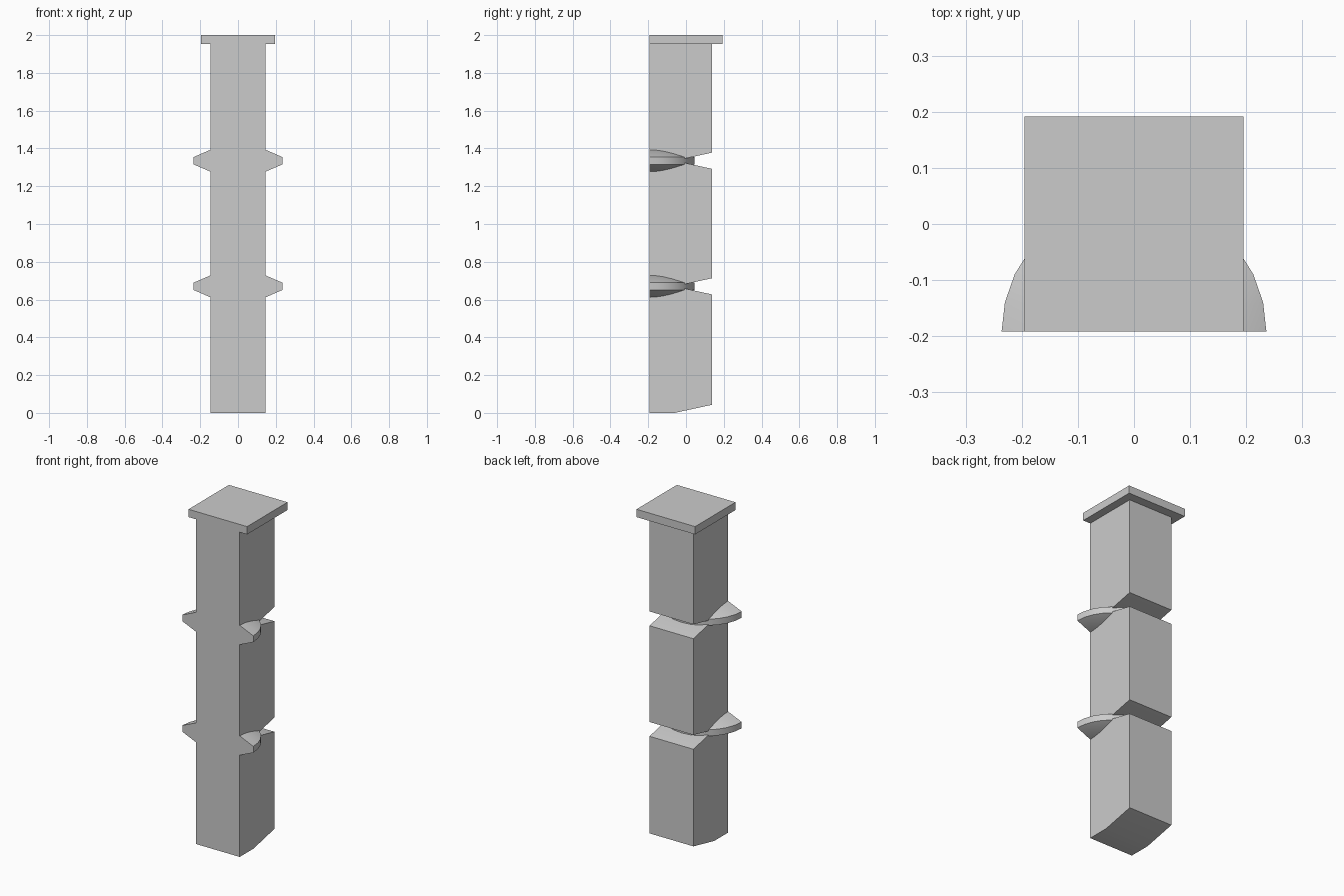
import bpy
import bmesh
from math import pi, radians
from mathutils import Vector

cube = bpy.data.objects.get("Cube")
if cube:
    bpy.data.objects.remove(cube, do_unlink=True)

grey = bpy.data.materials.new("plain_grey")
grey.use_nodes = True
grey.diffuse_color = (0.6, 0.6, 0.6, 1)
grey.node_tree.nodes["Principled BSDF"].inputs["Base Color"].default_value = (0.6, 0.6, 0.6, 1)

FRONT, BACK, HALF = -0.192, 0.138, 0.146
JOINTS = [0.67, 1.335]
CAP_BASE = 1.953


def finish(name, bm):
    bmesh.ops.remove_doubles(bm, verts=bm.verts, dist=0.0001)
    bmesh.ops.recalc_face_normals(bm, faces=bm.faces)
    mesh = bpy.data.meshes.new(name)
    bm.to_mesh(mesh)
    bm.free()
    mesh.materials.append(grey)
    obj = bpy.data.objects.new(name, mesh)
    bpy.context.collection.objects.link(obj)
    bpy.ops.object.select_all(action="DESELECT")
    obj.select_set(True)
    bpy.context.view_layer.objects.active = obj
    bpy.ops.object.shade_smooth_by_angle(angle=radians(30))
    return obj


def extrude_side_profile(name, points, half_width):
    """Side outline (y, z) extruded across the width."""
    bm = bmesh.new()
    face = bm.faces.new([bm.verts.new((-half_width, y, z)) for y, z in points])
    moved = bmesh.ops.extrude_face_region(bm, geom=[face], use_keep_orig=True)["geom"]
    verts = [g for g in moved if isinstance(g, bmesh.types.BMVert)]
    bmesh.ops.translate(bm, verts=verts, vec=(2 * half_width, 0, 0))
    return finish(name, bm)


# Column blocks, with ends sloping away towards the back
BEND, RISE = -0.06, 0.043
levels = [0] + JOINTS + [CAP_BASE]
for i, name in enumerate(("lower_block", "middle_block", "upper_block")):
    low, high = levels[i], levels[i + 1]
    outline = [(FRONT, low), (BEND, low), (BACK, low + RISE)]
    if high < CAP_BASE:
        outline += [(BACK, high - RISE), (BEND, high), (FRONT, high)]
    else:
        outline += [(BACK, high), (FRONT, high)]
    extrude_side_profile(name, outline, HALF)

# Cap plate, flush with the front
extrude_side_profile("cap_plate", [(FRONT, CAP_BASE), (0.192, CAP_BASE), (0.192, 2), (FRONT, 2)], 0.195)

# Half discs with bevelled rims, set between the blocks
for name, z in zip(("lower_half_disc", "upper_half_disc"), JOINTS):
    bm = bmesh.new()
    centre = Vector((0, FRONT, z))
    section = [(0, 0.058), (HALF, 0.058), (0.236, 0.019),
               (0.236, -0.019), (HALF, -0.058), (0, -0.058)]
    verts = [bm.verts.new(centre + Vector((r, 0, h))) for r, h in section]
    edges = [bm.edges.new(pair) for pair in zip(verts, verts[1:])]
    bmesh.ops.spin(bm, geom=verts + edges, cent=centre, axis=(0, 0, 1),
                   angle=pi, steps=14)
    bmesh.ops.remove_doubles(bm, verts=bm.verts, dist=0.0001)
    rim = [e for e in bm.edges if e.is_boundary]
    bmesh.ops.holes_fill(bm, edges=rim, sides=0)
    finish(name, bm)
